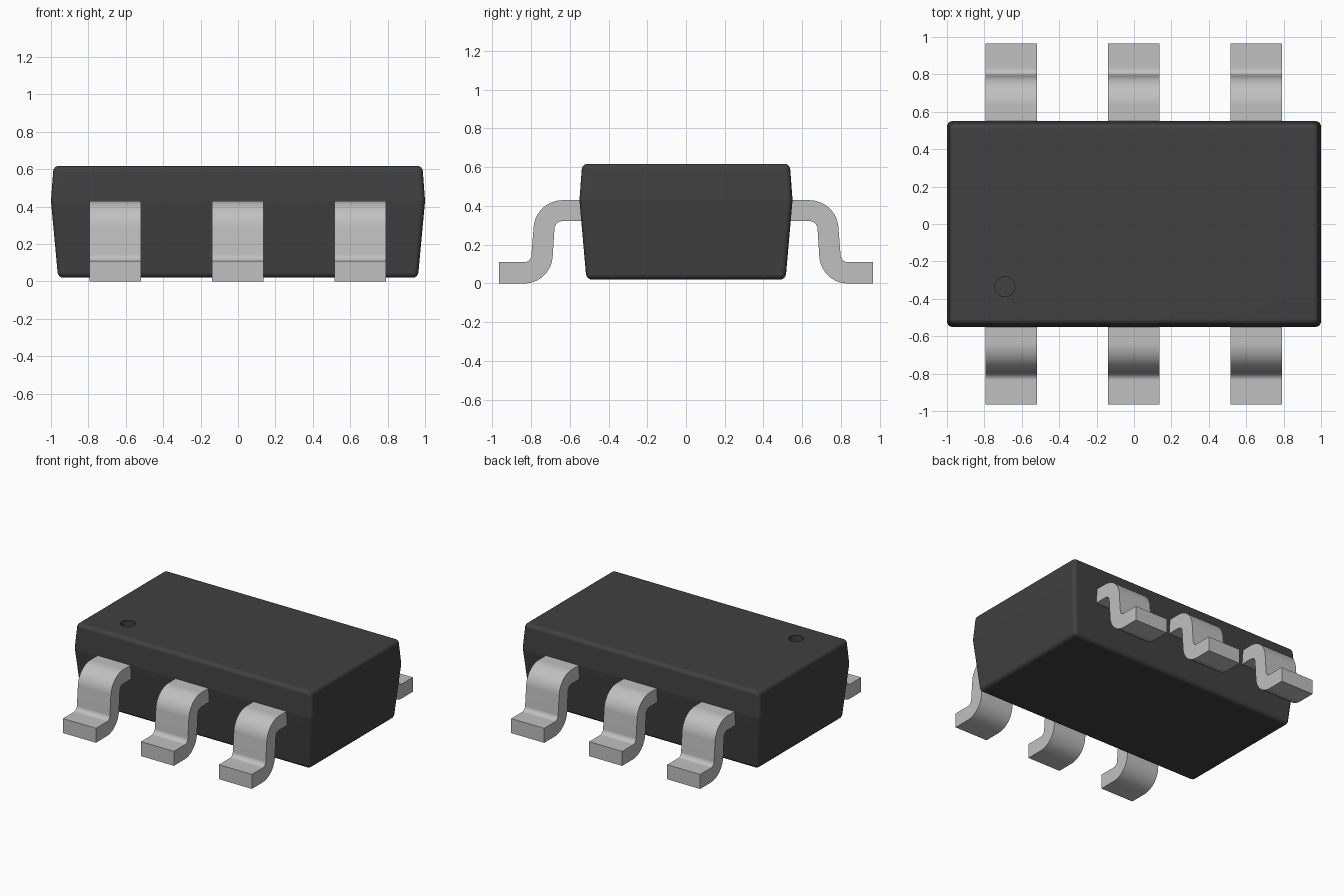
import bpy, bmesh, math

if "Cube" in bpy.data.objects:
    bpy.data.objects.remove(bpy.data.objects["Cube"])


def material(name, rgb):
    m = bpy.data.materials.new(name)
    m.diffuse_color = (*rgb, 1)
    m.use_nodes = True
    m.node_tree.nodes["Principled BSDF"].inputs["Base Color"].default_value = m.diffuse_color
    return m


black = material("black plastic", (0.052, 0.052, 0.052))
metal = material("tinned metal", (0.53, 0.53, 0.53))


def make_object(name, bm, mat):
    bmesh.ops.recalc_face_normals(bm, faces=bm.faces)
    me = bpy.data.meshes.new(name)
    bm.to_mesh(me)
    bm.free()
    ob = bpy.data.objects.new(name, me)
    bpy.context.collection.objects.link(ob)
    me.materials.append(mat)
    return ob


def activate(ob):
    bpy.ops.object.select_all(action='DESELECT')
    ob.select_set(True)
    bpy.context.view_layer.objects.active = ob


# Moulded body: three stacked rectangles, widest at the parting line
WAIST, TOP = 0.43, 0.618
sections = [(0.962, 0.514, 0.02), (1.0, 0.55, WAIST), (0.986, 0.536, TOP)]
bm = bmesh.new()
rings = [[bm.verts.new((sx * x, sy * y, z))
          for sx, sy in ((-1, -1), (1, -1), (1, 1), (-1, 1))]
         for x, y, z in sections]
bm.faces.new(rings[0][::-1])
bm.faces.new(rings[2])
for a, b in zip(rings, rings[1:]):
    for i in range(4):
        j = (i + 1) % 4
        bm.faces.new((a[i], a[j], b[j], b[i]))
# Round every edge except the parting line
round_edges = [e for e in bm.edges
               if not all(abs(v.co.z - WAIST) < 1e-4 for v in e.verts)]
bmesh.ops.bevel(bm, geom=round_edges, offset=0.028, segments=4,
                profile=0.5, affect='EDGES')
body = make_object("body", bm, black)

# Pin-one marker: shallow round recess in the top face
bpy.ops.mesh.primitive_cylinder_add(vertices=32, radius=0.053, depth=0.1,
                                    location=(-0.69, -0.335, TOP))
cutter = bpy.context.object
cutter.name = "marker_cutter"
cutter.hide_render = True
cutter.data.materials.append(black)
activate(body)
cut = body.modifiers.new("marker recess", 'BOOLEAN')
cut.operation = 'DIFFERENCE'
cut.solver = 'EXACT'
cut.object = cutter
bpy.ops.object.modifier_apply(modifier=cut.name)
bpy.data.objects.remove(cutter)
activate(body)
bpy.ops.object.shade_smooth_by_angle(angle=math.radians(35))
for e in body.data.edges:
    if all(abs(body.data.vertices[v].co.z - WAIST) < 1e-3 for v in e.vertices):
        e.use_edge_sharp = True
flat = body.modifiers.new("flat panels", 'WEIGHTED_NORMAL')
flat.keep_sharp = True


# Gull-wing lead: side profile of two bends, extruded across its width
def arc(cy, cz, r, a0, a1, n=10):
    return [(cy + r * math.cos(math.radians(a0 + (a1 - a0) * i / n)),
             cz + r * math.sin(math.radians(a0 + (a1 - a0) * i / n)))
            for i in range(n + 1)]


profile = ([(0.48, 0.43)] + arc(0.637, 0.28, 0.15, 90, 5)
           + arc(0.835, 0.147, 0.037, 185, 270)
           + [(0.965, 0.11), (0.965, 0.0)]
           + arc(0.835, 0.147, 0.147, 270, 185)
           + arc(0.637, 0.28, 0.042, 5, 90) + [(0.48, 0.322)])
WIDTH = 0.277


def lead(name, x, side):
    bm = bmesh.new()
    face = bm.faces.new([bm.verts.new((x - WIDTH / 2, side * y, z))
                         for y, z in profile])
    out = bmesh.ops.extrude_face_region(bm, geom=[face])["geom"]
    bmesh.ops.translate(bm, vec=(WIDTH, 0, 0),
                        verts=[g for g in out if isinstance(g, bmesh.types.BMVert)])
    ob = make_object(name, bm, metal)
    activate(ob)
    bpy.ops.object.shade_smooth_by_angle(angle=math.radians(35))
    wn = ob.modifiers.new("flat panels", 'WEIGHTED_NORMAL')
    wn.keep_sharp = True


for side, label in ((-1, "front"), (1, "back")):
    for i, x in enumerate((-0.656, -0.001, 0.654)):
        lead(f"{label}_lead_{i + 1}", x, side)
